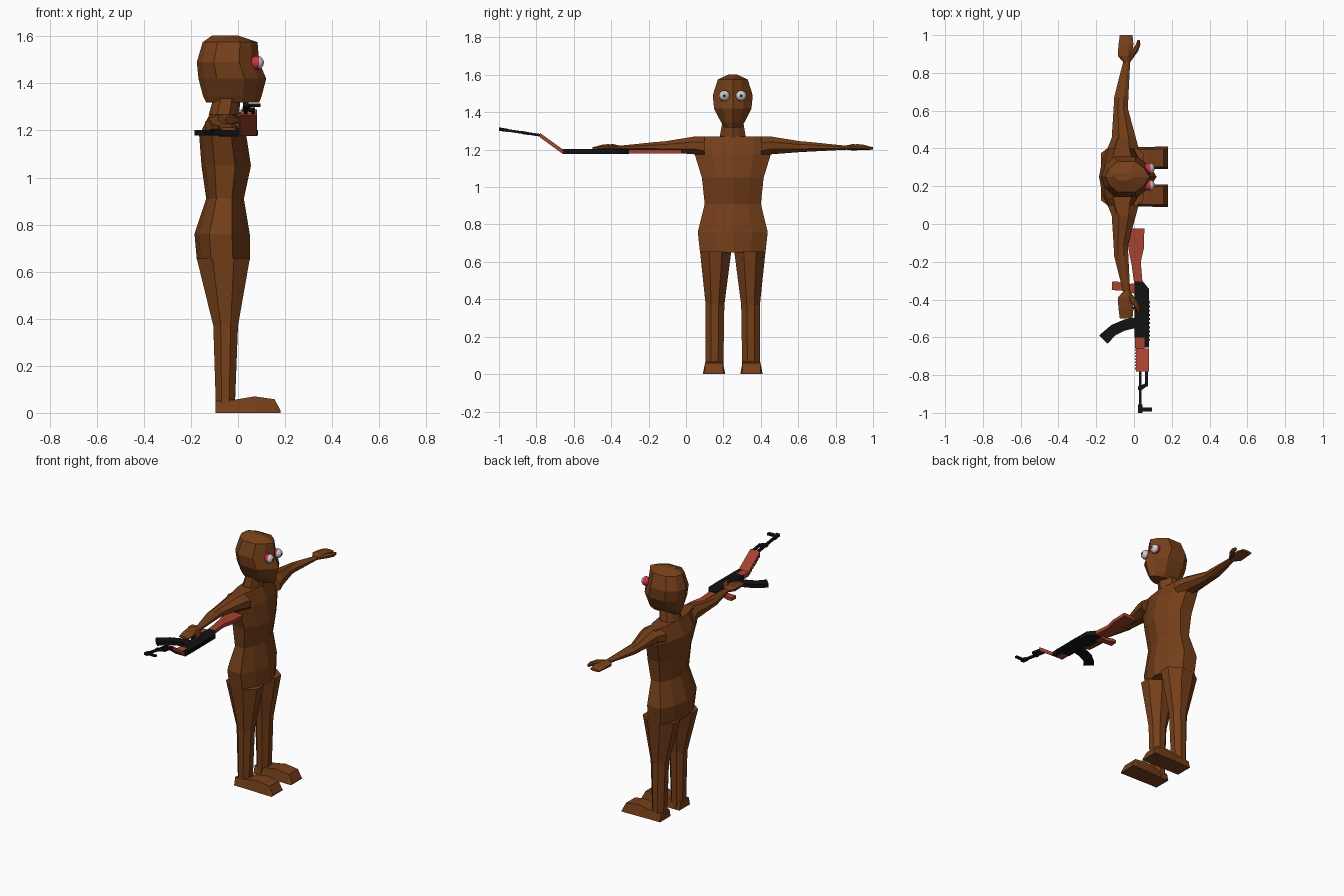
import bpy, bmesh, math
from mathutils import Matrix

if "Cube" in bpy.data.objects:
    bpy.data.objects.remove(bpy.data.objects["Cube"])

CY = 0.25  # the figure's own centre line; it faces +x with arms along y


def material(name, rgb):
    m = bpy.data.materials.new(name)
    m.diffuse_color = (*rgb, 1)
    m.use_nodes = True
    m.node_tree.nodes["Principled BSDF"].inputs["Base Color"].default_value = m.diffuse_color
    return m


BROWN = material("brown", (0.18, 0.05, 0.01))
WOOD = material("red_wood", (0.38, 0.055, 0.03))
BLACK = material("black", (0.006, 0.006, 0.006))
WHITE = material("eye_white", (0.6, 0.6, 0.6))
RED = material("eye_red", (0.6, 0.03, 0.07))


def finish(name, bm, *mats):
    bmesh.ops.recalc_face_normals(bm, faces=bm.faces)
    me = bpy.data.meshes.new(name)
    bm.to_mesh(me)
    bm.free()
    for m in mats:
        me.materials.append(m)
    ob = bpy.data.objects.new(name, me)
    bpy.context.collection.objects.link(ob)
    return ob


def loft(name, rings, mat):
    """Skin a list of equal-length point rings, capped at both ends."""
    bm = bmesh.new()
    vs = [[bm.verts.new(p) for p in r] for r in rings]
    n = len(vs[0])
    for a, b in zip(vs, vs[1:]):
        for i in range(n):
            j = (i + 1) % n
            bm.faces.new((a[i], a[j], b[j], b[i]))
    bm.faces.new(vs[0])
    bm.faces.new(vs[-1])
    return finish(name, bm, mat)


# ten-sided body section: (fraction back to front, fraction of half width)
HALF = [(1, 0), (.88, .55), (.68, 1), (.27, 1), (.08, .55), (0, 0)]
BODY = HALF + [(f, -w) for f, w in HALF[-2:0:-1]]
# eight-sided limb section in a unit square
OCT = [(1, .3), (1, .7), (.7, 1), (.3, 1), (0, .7), (0, .3), (.3, 0), (.7, 0)]


def body_ring(z, xb, xf, w):
    return [(xb + f * (xf - xb), CY + k * w, z) for f, k in BODY]


def lerp(a, b, t):
    return a + (b - a) * t


# torso, neck, head: (z, back x, front x, half width)
loft("torso", [body_ring(*r) for r in [
    (.65, -.175, .05, .175), (.76, -.185, .05, .187), (.91, -.135, .025, .15),
    (1.05, -.155, .055, .165), (1.18, -.165, .035, .205), (1.27, -.12, 0, .2)]], BROWN)
loft("neck", [body_ring(*r) for r in [(1.265, -.125, .005, .07), (1.335, -.105, .01, .058)]], BROWN)
loft("head", [body_ring(*r) for r in [
    (1.318, -.135, .09, .045), (1.345, -.148, .1, .062), (1.42, -.168, .12, .1),
    (1.49, -.175, .09, .107), (1.575, -.15, .083, .08), (1.603, -.11, .0, .02)]], BROWN)

for side, s in (("left", 1), ("right", -1)):
    # leg: (z, back x, front x, inner offset, outer offset)
    loft(side + "_leg", [[(lerp(xb, xf, a), CY + s * lerp(i, o, b), z) for a, b in OCT]
         for z, xb, xf, i, o in [(.0, -.095, -.02, .045, .145), (.06, -.095, -.012, .05, .145),
                                 (.37, -.105, 0, .045, .145), (.655, -.175, .05, .008, .175)]], BROWN)
    # foot: (x, height)
    loft(side + "_foot", [[(x, CY + s * .1 - w, 0), (x, CY + s * .1 + w, 0),
                           (x, CY + s * .1 + w - .012, h), (x, CY + s * .1 - w + .012, h)]
         for x, h, w in [(-.095, .05, .055), (-.02, .055, .055), (.07, .07, .058),
                         (.155, .058, .06), (.18, .012, .06)]], BROWN)

    # arm, hand and thumb: (offset, back x, front x, low z, high z)
    def limb(name, rows):
        loft(name, [[(lerp(xb, xf, a), CY + s * d, lerp(lo, hi, b)) for a, b in OCT]
                    for d, xb, xf, lo, hi in rows], BROWN)
    limb(side + "_arm", [(.15, -.14, .025, 1.16, 1.27), (.205, -.118, .01, 1.175, 1.27),
                         (.36, -.108, -.032, 1.187, 1.245), (.42, -.105, -.03, 1.19, 1.24),
                         (.615, -.056, -.02, 1.2, 1.22)])
    limb(side + "_hand", [(.605, -.056, -.02, 1.2, 1.222), (.64, -.086, -.015, 1.196, 1.23),
                          (.7, -.082, -.003, 1.198, 1.224), (.75, -.075, -.008, 1.2, 1.213)])
    limb(side + "_thumb", [(.61, -.045, -.018, 1.2, 1.22), (.665, -.018, .022, 1.2, 1.23),
                           (.7, .01, .034, 1.2, 1.226), (.725, .018, .03, 1.202, 1.22)])

    # eyeball: red behind, white in front, black pupil
    bm = bmesh.new()
    bmesh.ops.create_uvsphere(bm, u_segments=16, v_segments=12, radius=.029)
    bmesh.ops.rotate(bm, verts=bm.verts, matrix=Matrix.Rotation(math.pi / 2, 3, 'Y'))
    for f in bm.faces:
        x = f.calc_center_median().x
        f.material_index = 2 if x > .027 else 1 if x > .004 else 0
        f.smooth = True
    bmesh.ops.translate(bm, verts=bm.verts, vec=(.081, CY + s * .045, 1.488))
    finish(side + "_eye", bm, RED, WHITE, BLACK)


# rifle lies on its side and bends upward toward the muzzle
def rifle_z(y):
    if y > -.66:
        return 1.19
    if y > -.78:
        return lerp(1.19, 1.277, (-.66 - y) / .12)
    return lerp(1.277, 1.31, (-.78 - y) / .22)


def plate(name, outline, half, mat):
    """Flat part: x,y outline given thickness in z along the bent rifle."""
    loft(name, [[(x, y, rifle_z(y) + t) for x, y in outline] for t in (-half, half)], mat)


def bar(name, x0, x1, y0, y1, half, mat):
    plate(name, [(x0, y0), (x1, y0), (x1, y1), (x0, y1)], half, mat)


plate("rifle_stock", [(-.035, -.025), (.055, -.025), (.052, -.13), (.036, -.2), (.045, -.31),
                      (.0, -.31), (-.012, -.22), (-.03, -.13)], .011, WOOD)
plate("rifle_receiver", [(.002, -.305), (.048, -.305), (.08, -.345), (.08, -.655),
                         (.055, -.655), (.055, -.6), (.002, -.6)], .014, BLACK)
plate("rifle_grip", [(.01, -.315), (-.05, -.318), (-.085, -.305), (-.115, -.305), (-.118, -.35),
                     (-.07, -.352), (.01, -.37)], .01, WOOD)
plate("rifle_magazine", [(.01, -.495), (-.05, -.505), (-.12, -.535), (-.185, -.59), (-.14, -.635),
                         (-.1, -.59), (-.05, -.565), (.01, -.55)], .012, BLACK)
bar("rifle_lower_guard", .005, .055, -.6, -.66, .013, WOOD)
bar("rifle_fore_guard", .01, .08, -.66, -.78, .012, WOOD)
bar("rifle_trigger_guard", -.025, -.018, -.36, -.45, .005, BLACK)
bar("rifle_trigger_guard_front", -.025, .005, -.44, -.45, .005, BLACK)
bar("rifle_trigger", -.018, .005, -.395, -.403, .004, BLACK)
for i in range(10):
    bar("rifle_cover_rib", .078, .085, -.41 - i * .022, -.42 - i * .022, .011, BLACK)
for i in range(7):
    bar("rifle_guard_rib", .004, .012, -.665 - i * .016, -.673 - i * .016, .01, WOOD)
# barrel, gas tube and front sight
bar("rifle_barrel", .026, .04, -.78, -.99, .007, BLACK)
bar("rifle_gas_tube", .058, .073, -.78, -.86, .007, BLACK)
plate("rifle_gas_block", [(.02, -.86), (.058, -.845), (.073, -.855), (.04, -.88), (.02, -.88)], .008, BLACK)
bar("rifle_muzzle", .022, .045, -.955, -1.0, .009, BLACK)
bar("rifle_front_sight", .04, .095, -.972, -.992, .006, BLACK)
